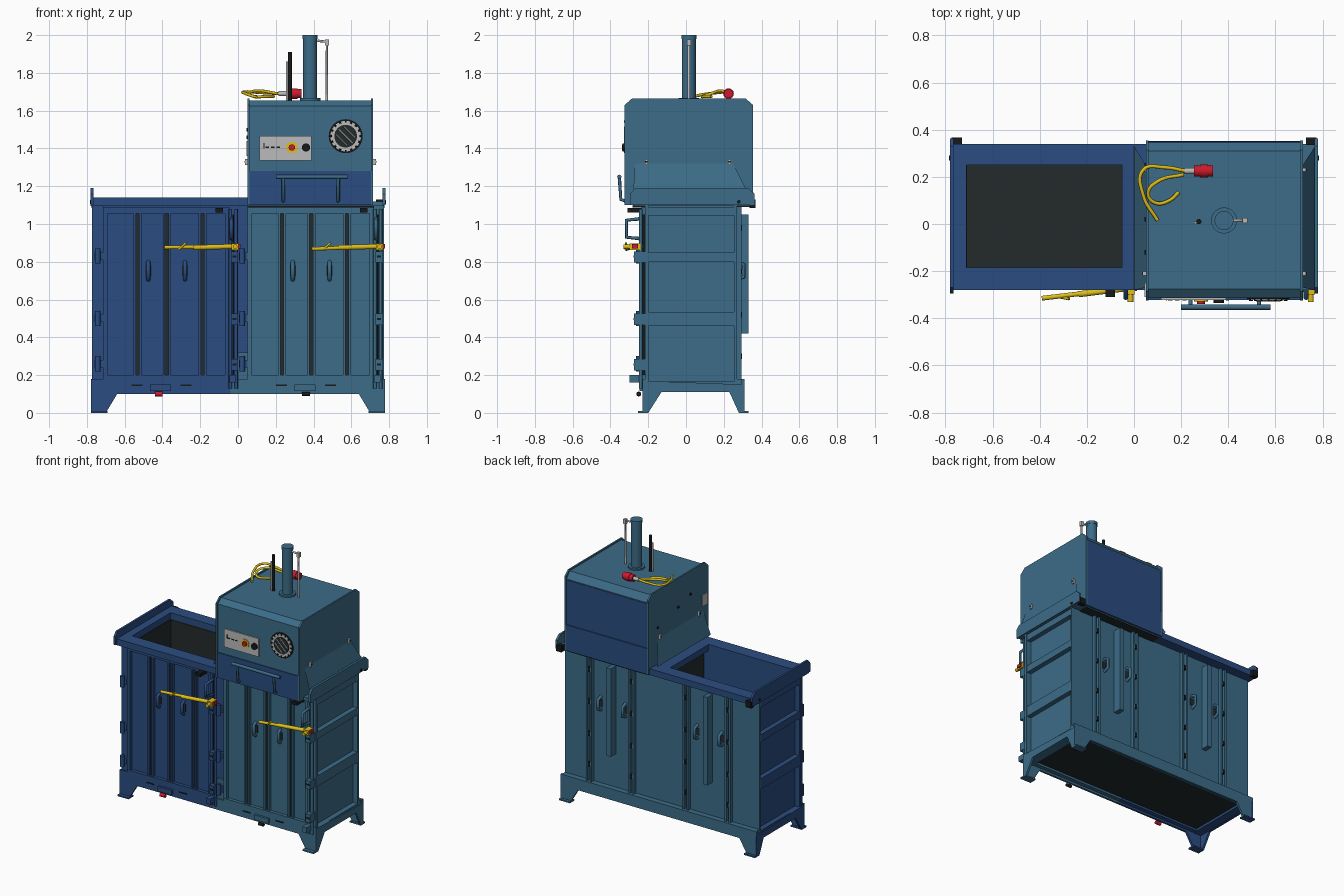
import bpy
import bmesh
from math import cos, sin, pi
from mathutils import Vector

if "Cube" in bpy.data.objects:
    bpy.data.objects.remove(bpy.data.objects["Cube"])


def material(name, red, green, blue_part):
    mat = bpy.data.materials.new(name)
    mat.use_nodes = True
    colour = (red, green, blue_part, 1)
    mat.diffuse_color = colour
    mat.node_tree.nodes["Principled BSDF"].inputs["Base Color"].default_value = colour
    return mat


teal = material("teal paint", .045, .15, .245)
blue = material("blue paint", .024, .073, .22)
dark = material("dark steel", .017, .024, .024)
black = material("black rubber", .008, .009, .01)
yellow = material("yellow paint", .75, .52, .01)
red = material("red plastic", .6, .01, .025)
grey = material("light grey", .5, .5, .5)
made = []


def finish(name, bm, mat):
    bmesh.ops.recalc_face_normals(bm, faces=bm.faces)
    mesh = bpy.data.meshes.new(name)
    bm.to_mesh(mesh)
    bm.free()
    mesh.materials.append(mat)
    obj = bpy.data.objects.new(name, mesh)
    bpy.context.collection.objects.link(obj)
    made.append(obj)


def prism(name, mat, axis, start, end, profile):
    """Extrude a profile of (y, z) along x, or of (x, z) along y."""
    bm = bmesh.new()
    place = (lambda u, v: (start, u, v)) if axis == "x" else (lambda u, v: (u, start, v))
    face = bm.faces.new([bm.verts.new(place(u, v)) for u, v in profile])
    grown = bmesh.ops.extrude_face_region(bm, geom=[face])["geom"]
    shift = Vector((end - start, 0, 0) if axis == "x" else (0, end - start, 0))
    bmesh.ops.translate(bm, vec=shift, verts=[g for g in grown if isinstance(g, bmesh.types.BMVert)])
    finish(name, bm, mat)


def box(name, mat, x, y, z):
    """Box from (low, high) pairs on each axis."""
    prism(name, mat, "x", x[0], x[1], [(y[0], z[0]), (y[1], z[0]), (y[1], z[1]), (y[0], z[1])])


def rod(name, mat, start, end, radius, sides=16):
    start, end = Vector(start), Vector(end)
    way = end - start
    bm = bmesh.new()
    bmesh.ops.create_cone(bm, cap_ends=True, segments=sides, radius1=radius,
                          radius2=radius, depth=way.length)
    bmesh.ops.transform(bm, verts=bm.verts, matrix=way.to_track_quat("Z", "Y").to_matrix().to_4x4())
    bmesh.ops.translate(bm, verts=bm.verts, vec=(start + end) / 2)
    finish(name, bm, mat)


def tube(name, mat, points, radius, curved=False):
    curve = bpy.data.curves.new(name, "CURVE")
    curve.dimensions = "3D"
    curve.bevel_depth, curve.bevel_resolution, curve.use_fill_caps = radius, 2, True
    spline = curve.splines.new("BEZIER")
    spline.bezier_points.add(len(points) - 1)
    for knot, point in zip(spline.bezier_points, points):
        knot.co = point
        knot.handle_left_type = knot.handle_right_type = "AUTO" if curved else "VECTOR"
    curve.resolution_u = 8 if curved else 1
    curve.materials.append(mat)
    bpy.context.collection.objects.link(bpy.data.objects.new(name, curve))


# Chambers: shared back wall, press chamber, open bin with dark lining
box("back_wall", teal, (-.77, .77), (.255, .27), (.15, 1.1))
box("press_chamber", teal, (.05, .72), (-.2, .26), (.15, 1.1))
box("bin_front_wall", blue, (-.77, .05), (-.205, -.187), (.15, 1.1))
box("bin_end_lining", dark, (-.715, -.708), (-.19, .26), (.16, 1.09))
box("bin_back_lining", dark, (-.71, .05), (.25, .258), (.16, 1.09))
box("bin_inner_wall", dark, (-.01, .05), (-.19, .255), (.16, 1.095))
box("chamber_floor", dark, (-.75, .75), (-.21, .29), (.13, .16))

# Base skirt with splayed legs, and the frame under the floor
for name, y, flange in (("front", (-.23, -.215), (-.22, -.185)), ("back", (.295, .31), (.26, .3))):
    for side in (-1, 1):
        paint = blue if side < 0 and name == "front" else teal
        prism(name + "_skirt", paint, "y", y[0], y[1],
              [(.778 * side, 0), (.7 * side, 0), (.64 * side, .1), (-.04, .1), (-.04, .18), (.778 * side, .18)])
        box(name + "_base_flange", paint, sorted((-.04, .75 * side)), flange, (.115, .13))
box("back_skirt_top", teal, (-.77, .77), (.26, .3), (.165, .18))
box("front_skirt_top", blue, (-.77, -.04), (-.22, -.19), (.165, .18))

# Both ends: skirt, feet, posts, ribs and raised rim plate
for side, paint, word in ((-1, blue, "right"), (1, teal, "left")):
    def span(a, b):
        return sorted((a * side, b * side))
    a, b = span(.763, .778)
    prism(word + "_end_skirt", paint, "x", a, b,
          [(-.23, 0), (-.2, 0), (-.13, .11), (.23, .11), (.28, 0), (.31, 0), (.31, .15), (-.23, .17)])
    box(word + "_base_frame", paint, span(.7, .765), (-.22, .295), (.113, .13))
    box(word + "_base_ledge", paint, span(.71, .77), (-.22, .295), (.14, .165))
    box(word + "_end_panel", paint, span(.715, .733), (-.2, .265), (.16, 1.1))
    box(word + "_front_post", paint, span(.715, .772), (-.218, -.198), (.17, 1.1))
    for low, high in ((.46, .535), (.8, .85), (1.045, 1.09)):
        box(word + "_rib", paint, span(.73, .768), (-.2, .255), (low, high))
    a, b = span(.765, .78)
    prism(word + "_rim_plate", paint, "x", a, b,
          [(-.295, 1.1), (.362, 1.1), (.362, 1.16), (.33, 1.19), (-.27, 1.19), (-.295, 1.16)])
    box(word + "_corner_cap", black, span(.73, .775), (.335, .368), (1.085, 1.13))
    rod(word + "_rim_bolt", black, (.77 * side, .28, 1.117), (.784 * side, .28, 1.117), .01)
    for y in ((-.255, -.2), (.28, .33)):
        box(word + "_foot", paint, span(.69, .778), y, (0, .01))

# Bin rim
box("rim_front", blue, (-.78, .05), (-.28, -.185), (1.095, 1.14))
box("rim_back", blue, (-.78, .05), (.25, .34), (1.095, 1.14))
box("rim_end", blue, (-.78, -.71), (-.19, .27), (1.095, 1.14))
box("rim_middle", blue, (-.05, .05), (-.19, .27), (1.095, 1.14))
box("press_rim", teal, (.05, .77), (-.28, .34), (1.095, 1.12))
box("front_rim_seam", black, (.05, .72), (-.283, -.2), (1.088, 1.098))
box("hood_underside", dark, (.06, .7), (.27, .34), (1.09, 1.098))

# Doors with ribs, dark channels, hand loops and hardware
for offset, paint, word in ((-.765, blue, "bin"), (0, teal, "press")):
    def across(a, b):
        return (a + offset, b + offset)
    box(word + "_door", paint, across(.05, .72), (-.213, -.195), (.16, 1.09))
    box(word + "_door_sill", paint, across(.05, .72), (-.237, -.21), (.165, .2))
    box(word + "_door_head", paint, across(.05, .72), (-.235, -.21), (1.055, 1.09))
    for x in (.06, .705):
        box(word + "_door_edge", paint, across(x - .01, x + .015), (-.235, -.21), (.2, 1.055))
    for x in (.233, .388, .577):
        box(word + "_channel", dark, across(x - .009, x + .009), (-.217, -.21), (.2, 1.055))
        for shift in (-.015, .015):
            box(word + "_door_rib", paint, across(x + shift - .006, x + shift + .006),
                (-.233, -.21), (.2, 1.055))
    # Hand loops on the front and back
    for x in (.29, .485):
        for tone, wall, out in ((paint, -.212, -.235), (teal, .268, .305)):
            loop = [(x + offset, wall, .705), (x + offset, out, .72),
                    (x + offset, out, .785), (x + offset, wall, .8)]
            tube("hand_loop", tone, loop, .011)
            back = wall + (.004 if wall > 0 else -.004)
            box("hand_slot", dark, across(x - .016, x + .016), sorted((back, wall)), (.725, .78))
    # Back bar and raised seams with dark slots
    box("back_bar", teal, across(.365, .4), (.265, .33), (.42, 1.05))
    for x in (.23, .565):
        for shift in (-.016, .016):
            box("back_seam", teal, across(x + shift - .007, x + shift + .007), (.265, .295), (.18, 1.09))
        for z in (.3, .52, .75, .98):
            box("back_slot", black, across(x - .009, x + .009), (.268, .296), (z - .014, z + .014))
    # Hinges, locking rod, stop, pull handle and pedal
    for z in (.26, .5, .83):
        box("hinge_leaf", blue, across(.005, .05), (-.24, -.215), (z - .02, z + .02))
        rod("hinge_pin", blue, (.022 + offset, -.25, z - .04), (.022 + offset, -.25, z + .04), .014)
        box("lock_block", paint, across(.728, .765), (-.275, -.215), (z - .035, z + .025))
        box("lock_shadow", black, across(.735, .758), (-.277, -.27), (z - .008, z + .002))
    for x in (.725, .755):
        rod("lock_rod", paint, (x + offset, -.24, .13), (x + offset, -.24, 1.08), .009)
    box("lock_rod_gap", black, across(.736, .744), (-.236, -.215), (.2, 1.05))
    box("lock_foot", paint, across(.72, .755), (-.3, -.23), (.16, .2))
    box("lock_stop", black, across(.645, .685), (-.31, -.23), (1.06, 1.085))
    tube("pull_handle", paint, [(.73 + offset, -.22, .92), (.73 + offset, -.315, .93),
                                (.73 + offset, -.315, 1.02), (.73 + offset, -.22, 1.03)], .01)
    box("pedal_plate", paint, across(.3, .41), (-.245, -.225), (.115, .15))
    for x in (.23, .49):
        box("base_slot", black, across(x - .03, x + .03), (-.234, -.225), (.143, .15))
    # Yellow latch lever
    tilt = .008 if offset else 0
    rod("latch_lever", yellow, (.39 + offset - tilt * 2, -.315, .868 + tilt), (.75 + offset, -.27, .882), .01)
    rod("latch_sleeve", yellow, (.53 + offset, -.298, .875), (.73 + offset, -.273, .881), .013)
    box("latch_head", yellow, across(.73, .768), (-.3, -.24), (.862, .898))
    rod("latch_end", yellow, (.75 + offset, -.33, .88), (.75 + offset, -.23, .88), .012)
    box("latch_pin", red, across(.765, .777), (-.285, -.255), (.87, .893))
    tube("latch_grip", yellow, [(.45 + offset, -.31, .865), (.49 + offset, -.318, .9)], .006)
rod("bin_pedal", red, (-.44, -.25, .1), (-.4, -.25, .1), .013)
rod("press_pedal", black, (.34, -.25, .1), (.38, -.25, .1), .011)
box("centre_foot_plate", teal, (-.01, .05), (-.222, -.2), (.17, .32))

# Press hood with blue panels, cheeks and flared skirts
prism("hood", teal, "x", .06, .705,
      [(-.315, 1.1), (-.315, 1.625), (-.275, 1.655), (.31, 1.655), (.345, 1.61), (.345, 1.1)])
for x in (.05, .705):
    prism("hood_cheek", teal, "x", x, x + .011,
          [(-.325, 1.1), (-.325, 1.63), (-.285, 1.665), (.315, 1.665), (.355, 1.63), (.355, 1.1)])
box("front_apron", blue, (.055, .715), (-.322, -.31), (1.1, 1.28))
box("back_apron", blue, (.055, .712), (.34, .353), (1.1, 1.285))
box("back_panel", blue, (.062, .703), (.34, .349), (1.288, 1.605))
for inner, outer in ((.05, 0), (.716, .768)):
    bm = bmesh.new()
    corners = [(inner, -.27, 1.32), (inner, .25, 1.32), (outer, .33, 1.16), (outer, -.28, 1.16)]
    plate = bm.faces.new([bm.verts.new(c) for c in corners])
    bmesh.ops.solidify(bm, geom=[plate], thickness=.006)
    finish("flared_skirt", bm, teal)
    way = 1 if outer > inner else -1
    for y in (-.21, .23):
        box("skirt_latch", grey, sorted((inner, inner + way * .014)), (y - .008, y + .008), (1.312, 1.345))
        box("latch_catch", black, sorted((inner, inner + way * .016)), (y - .006, y + .006), (1.325, 1.334))
for y, z in ((-.12, 1.5), (.02, 1.46), (.25, 1.4)):
    rod("side_bolt", black, (.05, y, z), (.044, y, z), .009)
box("side_label", grey, (.044, .05), (-.31, -.25), (1.36, 1.44))

# Control panel and fan grille
box("control_panel", grey, (.115, .39), (-.323, -.31), (1.335, 1.465))
rod("stop_ring", yellow, (.285, -.32, 1.405), (.285, -.328, 1.405), .03, 24)
rod("stop_button", red, (.285, -.32, 1.405), (.285, -.34, 1.405), .017)
rod("selector_knob", black, (.36, -.32, 1.405), (.36, -.336, 1.405), .022)
box("panel_mark", black, (.135, .141), (-.325, -.32), (1.4, 1.43))
for x in (.145, .175, .205):
    box("panel_mark", black, (x, x + .018), (-.325, -.32), (1.402, 1.409))
for step, (mat, radius) in enumerate(((black, .09), (grey, .081), (dark, .06))):
    rod("fan_ring", mat, (.57, -.31, 1.465), (.57, -.319 - step * .003, 1.465), radius, 32)
for k in range(16):
    turn = k * pi / 8
    rod("fan_tooth", black, (.57 + .072 * cos(turn), -.322, 1.465 + .072 * sin(turn)),
        (.57 + .082 * cos(turn), -.322, 1.465 + .082 * sin(turn)), .005, 6)
for shift in (-.03, 0, .03):
    reach = .052 if shift == 0 else .042
    middle, lean = Vector((.57 + shift * .7, -.325, 1.465 + shift * .7)), Vector((-.7, 0, .7))
    rod("fan_slat", grey, middle - lean * reach, middle + lean * reach, .004, 6)

# Front grab bar
rod("grab_bar", teal, (.2, -.353, 1.25), (.58, -.353, 1.25), .011)
for x in (.24, .53):
    tube("grab_bar_arm", teal, [(x, -.353, 1.25), (x, -.345, 1.13), (x, -.315, 1.12)], .009)

# Ram cylinder, pipe and rods on the roof
rod("ram_collar", teal, (.382, .015, 1.65), (.382, .015, 1.667), .055, 32)
rod("ram_cylinder", teal, (.382, .015, 1.65), (.382, .015, 1.99), .037, 32)
rod("ram_cap", teal, (.382, .015, 1.98), (.382, .015, 2), .04, 32)
tube("oil_pipe", grey, [(.47, .015, 1.65), (.47, .015, 1.965), (.42, .015, 1.97)], .007)
box("pipe_elbow", grey, (.46, .481), (.004, .026), (1.945, 1.978))
rod("gauge_rod", black, (.275, .01, 1.65), (.275, .01, 1.91), .011)
rod("thin_rod", grey, (.26, .005, 1.65), (.26, .005, 1.86), .006)

# Power cable and plug
tube("power_cable", yellow, [(.22, .225, 1.69), (.13, .24, 1.695), (.04, .23, 1.7), (.04, .12, 1.69),
                             (.1, .015, 1.67)], .008, True)
tube("cable_loop", yellow, [(.21, .21, 1.69), (.1, .18, 1.705), (.06, .13, 1.69), (.09, .09, 1.675),
                            (.15, .1, 1.675), (.19, .135, 1.675)], .008, True)
rod("plug_neck", grey, (.215, .225, 1.69), (.26, .225, 1.69), .013)
rod("plug_body", red, (.255, .225, 1.69), (.335, .225, 1.69), .024)
rod("plug_collar", red, (.28, .225, 1.69), (.315, .225, 1.69), .028)

# Keep crisp edges, smooth the round parts
bpy.ops.object.select_all(action="DESELECT")
for obj in made:
    obj.select_set(True)
bpy.context.view_layer.objects.active = made[0]
bpy.ops.object.shade_smooth_by_angle()
